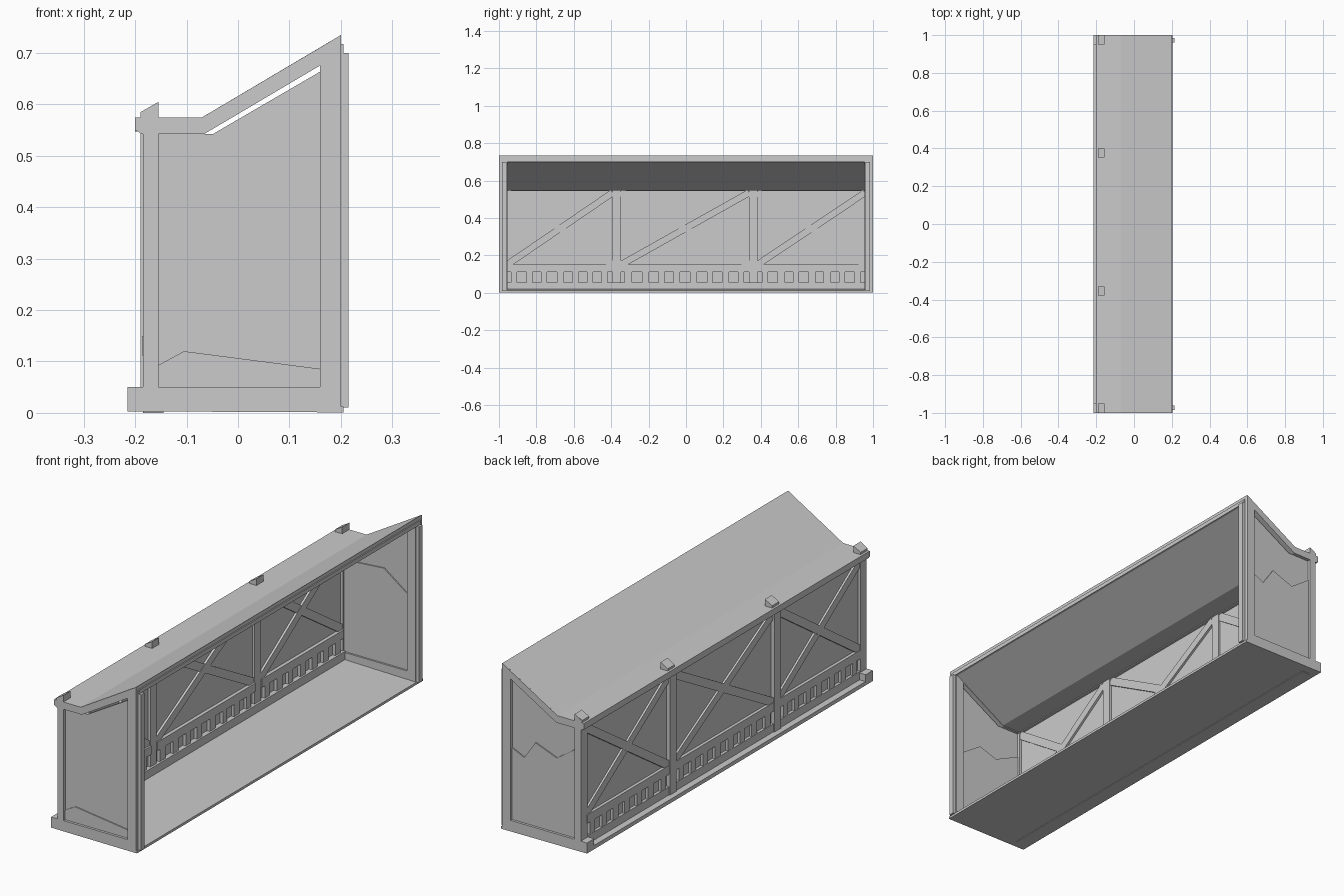
import bpy, bmesh, math, random
from mathutils import Vector

random.seed(4)


def prism(name, pts, a, b, axis='y'):
    """Extrude a closed profile: (x,z) points along y, or (y,z) points along x."""
    bm = bmesh.new()

    def co(p, t):
        return (p[0], t, p[1]) if axis == 'y' else (t, p[0], p[1])
    lo = [bm.verts.new(co(p, a)) for p in pts]
    hi = [bm.verts.new(co(p, b)) for p in pts]
    bm.faces.new(lo)
    bm.faces.new(hi)
    n = len(pts)
    for i in range(n):
        j = (i + 1) % n
        bm.faces.new((lo[i], lo[j], hi[j], hi[i]))
    bmesh.ops.recalc_face_normals(bm, faces=bm.faces)
    me = bpy.data.meshes.new(name)
    bm.to_mesh(me)
    bm.free()
    ob = bpy.data.objects.new(name, me)
    bpy.context.collection.objects.link(ob)
    return ob


def box(name, x, y, z):
    return prism(name, [(x[0], z[0]), (x[1], z[0]), (x[1], z[1]), (x[0], z[1])], y[0], y[1])


def brace(name, p, q, w, x0, x1):
    """Straight bar in the yz plane from p to q."""
    p, q = Vector(p), Vector(q)
    d = (q - p).normalized()
    n = Vector((-d.y, d.x)) * w / 2
    return prism(name, [p + n, q + n, q - n, p - n], x0, x1, 'x')


# Floor slab and back sill
prism("floor", [(-0.215, 0.003), (0.205, 0.001), (0.205, 0.012), (-0.215, 0.02)], -1, 1)
box("back_sill", (-0.185, -0.145), (-0.96, 0.96), (0.0, 0.055))

# Roof: flat strip at the back, then a slope up to the open side
prism("roof", [(-0.2, 0.575), (-0.07, 0.575), (0.2, 0.735), (0.2, 0.703),
               (-0.063, 0.547), (-0.2, 0.547)], -0.995, 0.995)
box("roof_fascia", (0.195, 0.205), (-0.985, 0.985), (0.70, 0.718))

# End walls: frame plus a cracked panel in two slightly offset pieces
cracks = {-1: [(-0.16, 0.09), (-0.105, 0.12), (0.165, 0.085)],
          1: [(-0.16, 0.45), (-0.06, 0.38), (0.045, 0.42), (0.10, 0.34), (0.165, 0.37)]}
inner_cracks = {-1: [(-0.16, 0.43), (-0.03, 0.37), (0.06, 0.40), (0.165, 0.33)],
                1: [(-0.16, 0.50), (-0.09, 0.46), (0.04, 0.47), (0.165, 0.38)]}
panel_top = [(0.165, 0.667), (-0.048, 0.543), (-0.16, 0.543)]
panel_bottom = [(0.165, 0.045), (-0.16, 0.045)]
for s in (-1, 1):
    o, i = s * 1.0, s * 0.955
    prism("end_front_post", [(0.16, 0.01), (0.2, 0.01), (0.2, 0.735), (0.16, 0.711)], i, o)
    prism("end_back_post", [(-0.185, 0.02), (-0.155, 0.02), (-0.155, 0.605), (-0.185, 0.587)], i, o)
    box("end_bottom_rail", (-0.185, 0.2), sorted((i, o)), (0.012, 0.05))
    prism("end_top_rail", [(-0.2, 0.575), (-0.07, 0.575), (0.17, 0.717), (0.17, 0.682),
                           (-0.065, 0.543), (-0.185, 0.543), (-0.2, 0.55)], i, o)
    box("front_trim", (0.2, 0.215), sorted((s * 0.96, s * 0.985)), (0.01, 0.70))
    box("foot_block", (-0.215, -0.18), sorted((s * 0.95, o)), (0.003, 0.05))
    for crack, y_low, y_mid, y_high in ((cracks[s], 0.989, 0.976, 0.984),
                                        (inner_cracks[s], 0.963, 0.976, 0.968)):
        prism("end_panel_lower", crack + panel_bottom, s * y_low, s * y_mid)
        prism("end_panel_upper", crack + panel_top, s * y_high, s * y_mid)

# Back wall top beam, overhanging slightly at both ends
prism("back_top_beam", [(-0.2, 0.553), (-0.19, 0.543), (-0.155, 0.543), (-0.155, 0.573),
                        (-0.2, 0.573)], -1, 1)

# Intermediate posts with slanted caps poking through the roof
for y in (-0.37, 0.36):
    box("back_post", (-0.19, -0.155), (y - 0.022, y + 0.022), (0.003, 0.56))
for y in (-0.974, -0.355, 0.375, 0.974):
    prism("post_cap", [(-0.19, 0.56), (-0.155, 0.56), (-0.155, 0.605), (-0.19, 0.585)],
          y - 0.024, y + 0.024)

# Bays: panel, cross braces, middle rail and low slats
bays = [(-0.957, -0.392), (-0.348, 0.338), (0.382, 0.957)]
for a, b in bays:
    box("back_panel", (-0.173, -0.166), (a, b), (0.14, 0.55))
    brace("brace_rising", (a, 0.15), (b, 0.535), 0.036, -0.184, -0.156)
    brace("brace_falling", (a, 0.535), (b, 0.15), 0.036, -0.182, -0.158)
    box("middle_rail", (-0.187, -0.150), (a, b), (0.112, 0.15))
    box("slat_backing", (-0.172, -0.167), (a, b), (0.045, 0.12))
    n = round((b - a) / 0.085)
    for k in range(n):
        y = a + (k + 0.5) * (b - a) / n + random.uniform(-0.005, 0.005)
        w = random.uniform(0.015, 0.02)
        box("slat", (-0.184, -0.153), (y - w, y + w), (0.05, 0.115))
